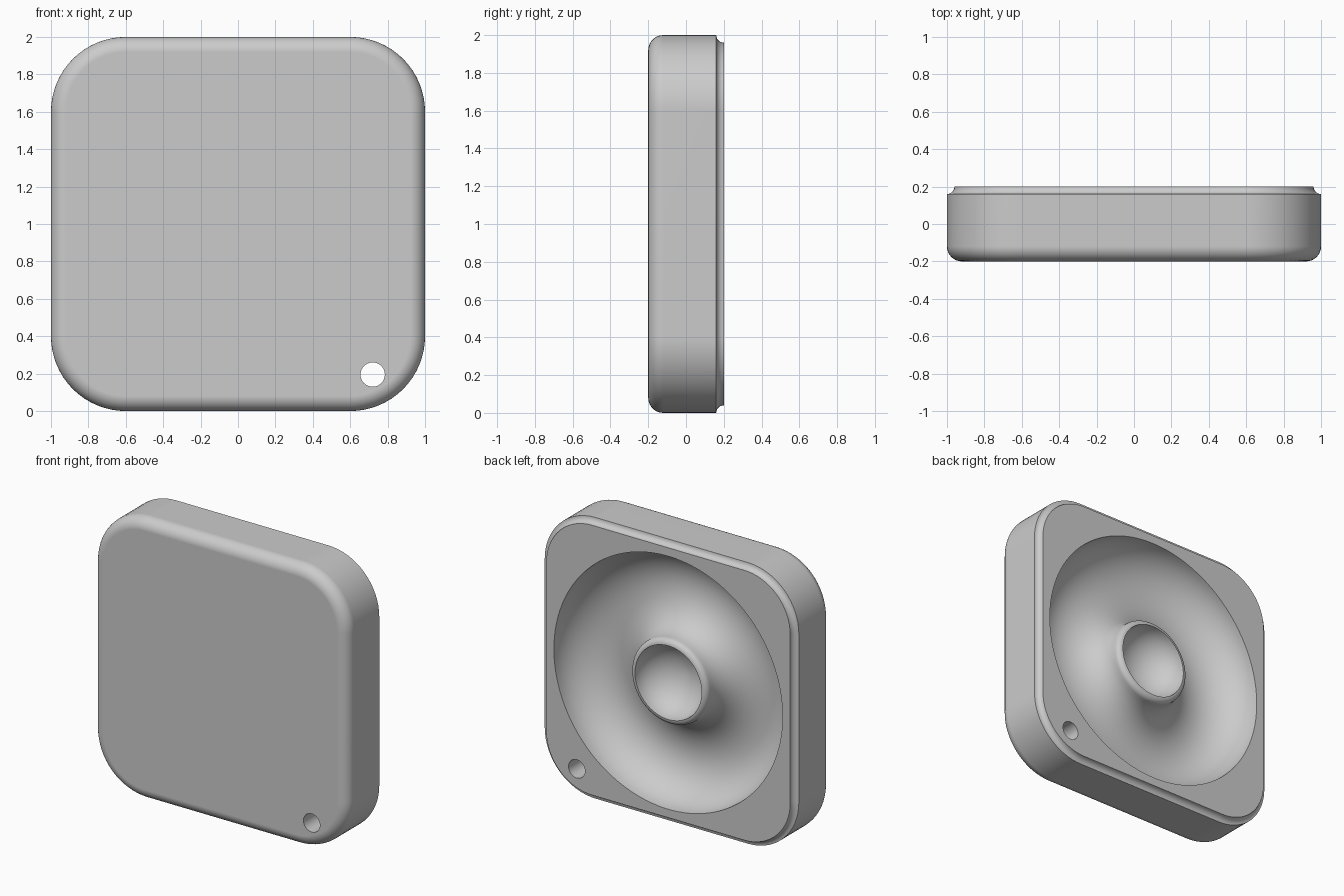
import bpy, bmesh
from math import sin, cos, pi, radians

if "Cube" in bpy.data.objects:
    bpy.data.objects.remove(bpy.data.objects["Cube"])

CZ = 1.0          # height of the centre
BACK = 0.2        # y of the back face


def arc(cx, cy, rx, ry, a0, a1, n):
    """Points on an elliptical arc, angles in degrees."""
    return [(cx + rx * cos(radians(a0 + (a1 - a0) * i / n)),
             cy + ry * sin(radians(a0 + (a1 - a0) * i / n))) for i in range(n + 1)]


def loft(name, rings, cap):
    """Skin closed rings of equal length; optionally cap the two ends."""
    bm = bmesh.new()
    loops = [[bm.verts.new(p) for p in ring] for ring in rings]
    n = len(loops[0])
    for a, b in zip(loops, loops[1:]):
        for i in range(n):
            j = (i + 1) % n
            bm.faces.new((a[i], a[j], b[j], b[i]))
    if cap:
        bm.faces.new(loops[0])
        bm.faces.new(loops[-1])
    bmesh.ops.recalc_face_normals(bm, faces=bm.faces)
    mesh = bpy.data.meshes.new(name)
    bm.to_mesh(mesh)
    bm.free()
    obj = bpy.data.objects.new(name, mesh)
    bpy.context.collection.objects.link(obj)
    return obj


def circle(x, y, z, r, n):
    return [(x + r * cos(2 * pi * i / n), y, z + r * sin(2 * pi * i / n)) for i in range(n)]


def rounded_square(half, y, centre=0.6, n=16):
    r = half - centre
    ring = []
    for q, (sx, sz) in enumerate(((1, 1), (-1, 1), (-1, -1), (1, -1))):
        ring += [(x, y, z) for x, z in
                 arc(sx * centre, CZ + sz * centre, r, r, 90 * q, 90 * q + 90, n)]
    return ring


# Case: rounded front edge, straight side, small cove around the back edge
profile = arc(0.92, -0.12, 0.08, 0.08, -90, 0, 8)
profile += arc(1.0, BACK, 0.04, 0.04, 270, 180, 6)
case = loft("case", [rounded_square(h, y) for h, y in profile], True)

# Recess cutter: central bowl, rounded boss rim, ring-shaped trough
lip = BACK - 0.001
bowl = arc(0, lip, 0.262, 0.22, -89, 0, 14)
rim = arc(0.262, lip - 0.04, 0.04, 0.04, 90, 0, 6)
trough = arc(0.6, 0.16, 0.298, 0.24, 180, 270, 14)[1:]
trough += arc(0.6, BACK, 0.3, 0.28, 270, 360, 14)[1:]
section = bowl + rim[1:] + trough + [(0.9, BACK + 0.1)]
recess = loft("recess_cutter", [circle(0, y, CZ, r, 96) for r, y in section], True)

# Cord hole cutter
hole = loft("hole_cutter", [circle(0.72, y, 0.195, 0.065, 40) for y in (-0.4, 0.4)], True)

# Cut the case
bpy.context.view_layer.objects.active = case
for cutter in (recess, hole):
    mod = case.modifiers.new("cut", 'BOOLEAN')
    mod.operation = 'DIFFERENCE'
    mod.solver = 'EXACT'
    mod.object = cutter
    bpy.ops.object.modifier_apply(modifier=mod.name)
    bpy.data.objects.remove(cutter)

# Colour and smooth shading
grey = bpy.data.materials.new("light_grey")
grey.diffuse_color = (0.6, 0.6, 0.6, 1)
grey.use_nodes = True
grey.node_tree.nodes["Principled BSDF"].inputs["Base Color"].default_value = grey.diffuse_color
case.data.materials.clear()
case.data.materials.append(grey)
case.select_set(True)
bpy.ops.object.shade_smooth_by_angle(angle=radians(35))
flat = case.modifiers.new("flat_faces", 'WEIGHTED_NORMAL')
flat.keep_sharp = True
bpy.ops.object.modifier_apply(modifier=flat.name)
